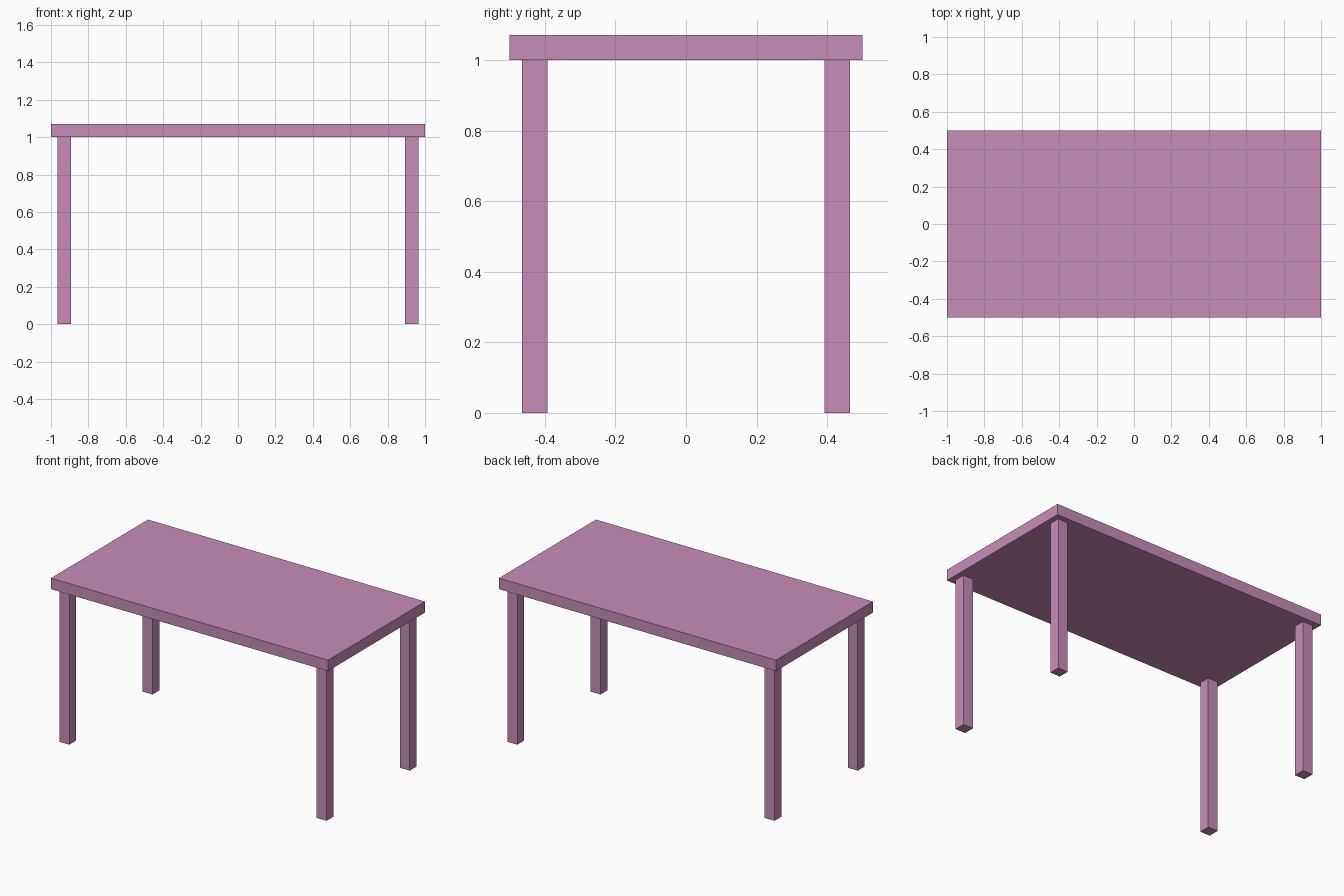
import bpy

if "Cube" in bpy.data.objects:
    bpy.data.objects.remove(bpy.data.objects["Cube"])

LEG_H = 1.0      # leg height
T = 0.0714       # leg width and top thickness
LEG_X, LEG_Y = 0.9286, 0.4286

pink = bpy.data.materials.new("pink")
pink.diffuse_color = (0.58, 0.27, 0.48, 1.0)
pink.use_nodes = True
pink.node_tree.nodes["Principled BSDF"].inputs["Base Color"].default_value = pink.diffuse_color


def box(name, centre, size):
    bpy.ops.mesh.primitive_cube_add(size=1, location=centre)
    obj = bpy.context.object
    obj.name = name
    obj.scale = size
    bpy.ops.object.transform_apply(location=False, rotation=False, scale=True)
    obj.data.materials.append(pink)
    return obj


# Table top
box("table_top", (0, 0, LEG_H + T / 2), (2, 1, T))

# Four square legs, slightly inset from the corners
for y_name, sy in (("front", -1), ("back", 1)):
    for x_name, sx in (("left", -1), ("right", 1)):
        box(f"{y_name}_{x_name}_leg", (sx * LEG_X, sy * LEG_Y, LEG_H / 2), (T, T, LEG_H))
